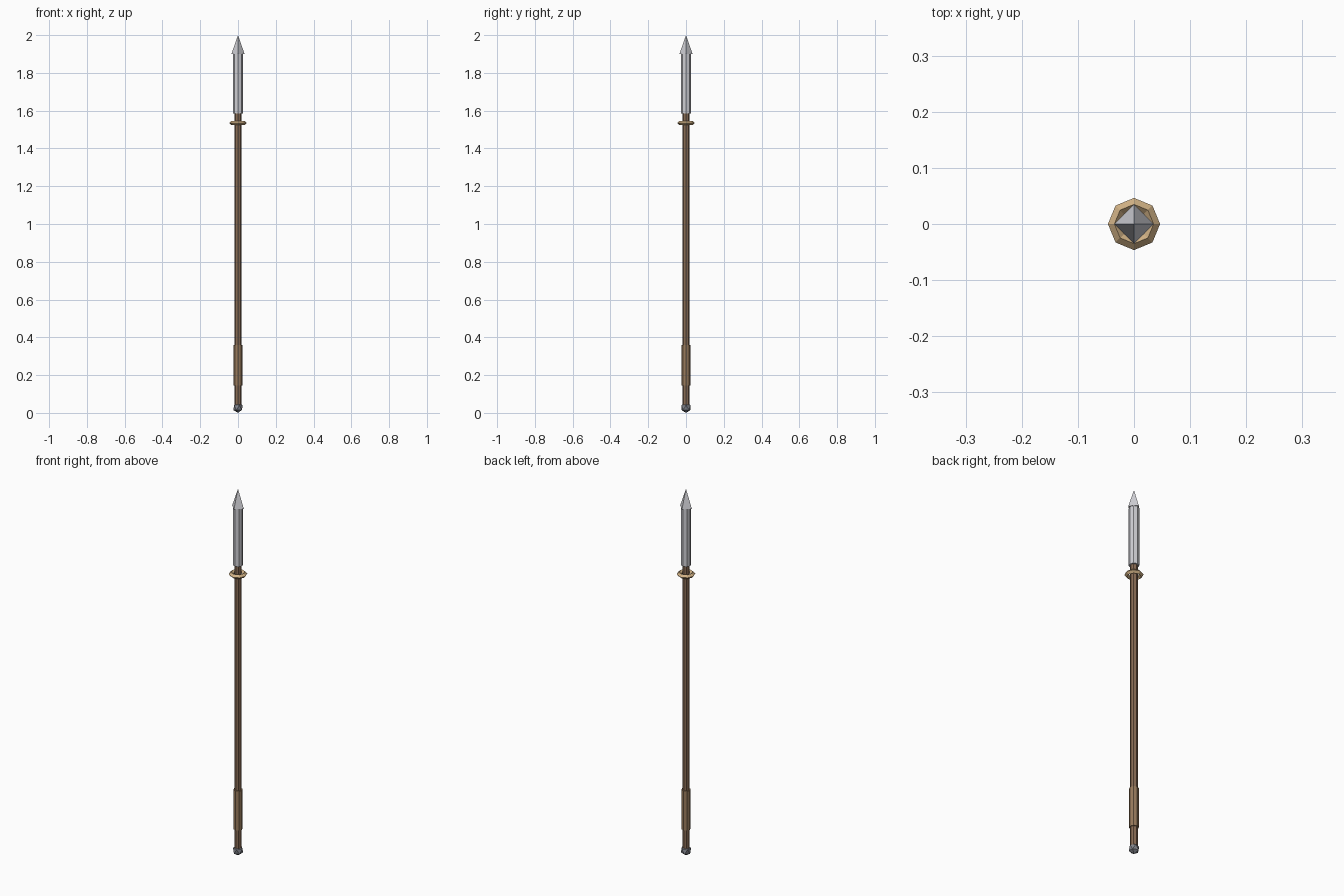
import bpy
import math

if "Cube" in bpy.data.objects:
    bpy.data.objects.remove(bpy.data.objects["Cube"])


def finish(name, color):
    """Name the active object and give it a flat colour."""
    ob = bpy.context.object
    ob.name = name
    mat = bpy.data.materials.new(name + "_color")
    mat.diffuse_color = (*color, 1)
    mat.use_nodes = True
    mat.node_tree.nodes["Principled BSDF"].inputs["Base Color"].default_value = mat.diffuse_color
    ob.data.materials.append(mat)
    return ob


def rod(name, radius, z0, z1, color, sides=8):
    bpy.ops.mesh.primitive_cylinder_add(vertices=sides, radius=radius, depth=z1 - z0,
                                        location=(0, 0, (z0 + z1) / 2))
    return finish(name, color)


WOOD = (0.25, 0.15, 0.09)
LEATHER = (0.32, 0.20, 0.11)
BRASS = (0.65, 0.45, 0.24)
STEEL = (0.62, 0.62, 0.66)
IRON = (0.22, 0.23, 0.26)

# Shaft and leather grip
rod("shaft", 0.018, 0.03, 1.60, WOOD)
rod("grip", 0.0235, 0.145, 0.36, LEATHER)

# Faceted butt knob
bpy.ops.mesh.primitive_ico_sphere_add(subdivisions=1, radius=0.028, location=(0, 0, 0.028))
finish("butt_knob", IRON)

# Collar ring with a diamond cross-section
bpy.ops.mesh.primitive_torus_add(major_segments=8, minor_segments=4, major_radius=0.035,
                                 minor_radius=0.0115, location=(0, 0, 1.535))
finish("collar_ring", BRASS)

# Spearhead: octagonal body and four-sided point
rod("spearhead_body", 0.0255, 1.585, 1.90, STEEL)
bpy.ops.mesh.primitive_cone_add(vertices=4, radius1=0.035, radius2=0, depth=0.10,
                                location=(0, 0, 1.95))
finish("spearhead_point", STEEL)
